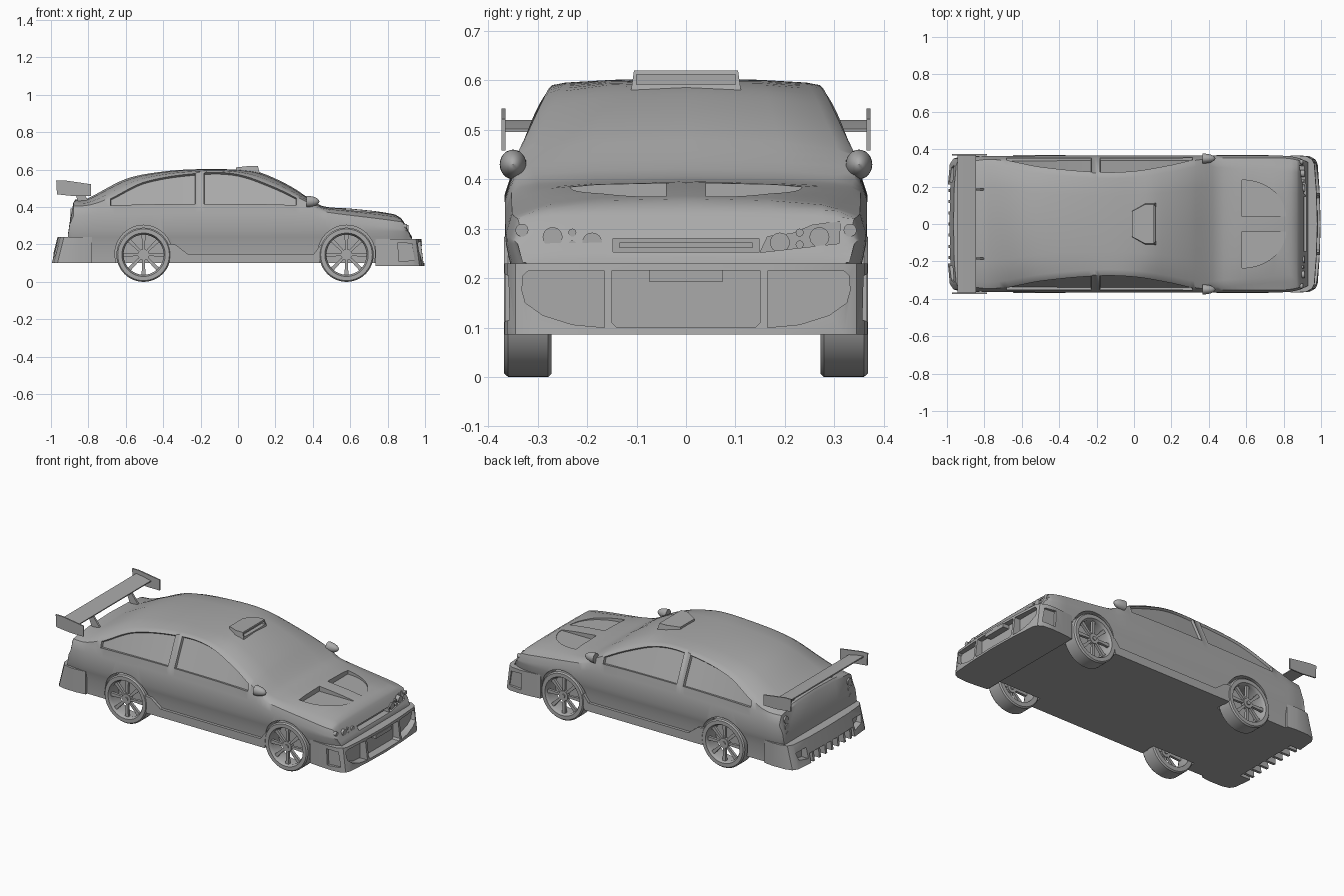
import bpy, bmesh, math
from mathutils import Matrix, Vector

if "Cube" in bpy.data.objects:
    bpy.data.objects.remove(bpy.data.objects["Cube"])

paint = bpy.data.materials.new("plain_grey")
paint.use_nodes = True
paint.diffuse_color = (0.4, 0.4, 0.4, 1)
paint.node_tree.nodes["Principled BSDF"].inputs["Base Color"].default_value = (0.4, 0.4, 0.4, 1)


def finish(name, bm, smooth=True):
    bmesh.ops.recalc_face_normals(bm, faces=bm.faces)
    me = bpy.data.meshes.new(name)
    bm.to_mesh(me)
    bm.free()
    ob = bpy.data.objects.new(name, me)
    bpy.context.collection.objects.link(ob)
    me.materials.append(paint)
    if smooth:
        shade(ob)
    return ob


def activate(ob):
    bpy.ops.object.select_all(action='DESELECT')
    ob.select_set(True)
    bpy.context.view_layer.objects.active = ob


def shade(ob):
    activate(ob)
    bpy.ops.object.shade_smooth_by_angle(angle=math.radians(32))


def prism(name, pts, axis, a, b, smooth=True):
    """Extrude a 2D outline along an axis from a to b."""
    place = {'x': lambda p, t: (t, *p), 'y': lambda p, t: (p[0], t, p[1]),
             'z': lambda p, t: (*p, t)}[axis]
    bm = bmesh.new()
    lo, hi = ([bm.verts.new(place(p, t)) for p in pts] for t in (a, b))
    bm.faces.new(lo)
    bm.faces.new(hi)
    for i in range(len(pts)):
        j = (i + 1) % len(pts)
        bm.faces.new((lo[i], lo[j], hi[j], hi[i]))
    return finish(name, bm, smooth)


def rect(u0, u1, v0, v1):
    return [(u0, v0), (u1, v0), (u1, v1), (u0, v1)]


def disc(u, v, r, n=32):
    return [(u + r * math.cos(math.tau * i / n), v + r * math.sin(math.tau * i / n)) for i in range(n)]


def flip(pts):
    return [(-u, v) for u, v in pts]


def cut(ob, cutters):
    for c in cutters:
        activate(ob)
        mod = ob.modifiers.new("cut", 'BOOLEAN')
        mod.operation, mod.solver, mod.object = 'DIFFERENCE', 'EXACT', c
        bpy.ops.object.modifier_apply(modifier=mod.name)
        bpy.data.objects.remove(c)
    shade(ob)


def curve(keys):
    """Smooth interpolation through (x, value) keys."""
    def slope(i):
        a, b = keys[max(i - 1, 0)], keys[min(i + 1, len(keys) - 1)]
        return (b[1] - a[1]) / (b[0] - a[0])

    def at(x):
        i = max(k for k in range(len(keys) - 1) if k == 0 or keys[k][0] <= x)
        (x0, v0), (x1, v1) = keys[i], keys[i + 1]
        d = x1 - x0
        t = (x - x0) / d
        return (v0 * (1 + 2 * t) * (1 - t) ** 2 + v1 * t * t * (3 - 2 * t)
                + d * t * (1 - t) * (slope(i) * (1 - t) - slope(i + 1) * t))
    return at


# Body shell: cross-sections lofted from tail to nose
top = curve([(-.91, .25), (-.88, .425), (-.82, .438), (-.6, .55), (-.4, .59), (-.2, .603), (0, .6),
             (.1, .59), (.2, .552), (.3, .5), (.4, .433), (.46, .403), (.6, .392), (.8, .368), (.87, .342), (.93, .24)])
half = curve([(-.91, .35), (-.8, .362), (.8, .364), (.88, .352), (.93, .33)])
belt = curve([(-.91, .39), (-.75, .4), (-.2, .41), (.36, .4), (.46, .375), (.88, .32), (.93, .3)])
edge_z = curve([(-.91, .405), (-.8, .41), (-.7, .443), (-.5, .54), (-.2, .587), (0, .58), (.2, .51), (.36, .432), (.46, .388), (.93, .33)])
edge_y = curve([(-.91, .33), (-.75, .345), (-.5, .3), (-.2, .272), (0, .277), (.2, .31), (.36, .345), (.46, .335), (.93, .3)])
windows = [(-.68, -.22), (-.19, .32)]


def section(x):
    w, zt, zb = half(x), top(x), belt(x)
    ye, ze = edge_y(x), min(edge_z(x), zt - .006)
    low = [(0, .1), (w - .02, .1), (w - .018, .19), (w - .006, .24), (w, .27), (w + .001, zb - .04), (w - .012, zb)]
    low = [(y, min(z, ze - .002)) for y, z in low]
    rise = zt - ze
    return low + [(ye, ze), (ye * .9, ze + .4 * rise), (ye * .55, ze + .83 * rise), (0, zt)]


stations = sorted({round(-.9 + .03 * i, 3) for i in range(61)} | {-.91, -.88, -.22, -.19, .32, .88, .89, .91, .92, .93})
bm = bmesh.new()
rings = []
for x in stations:
    pts = section(x)
    pts += [(-y, z) for y, z in pts[-2:0:-1]]
    rings.append([bm.verts.new((x, y, z)) for y, z in pts])
panes = [[], []]
n = len(rings[0])
for s, (ra, rb) in enumerate(zip(rings, rings[1:])):
    for k in range(n):
        f = bm.faces.new((ra[k], ra[(k + 1) % n], rb[(k + 1) % n], rb[k]))
        mid = (stations[s] + stations[s + 1]) / 2
        for w, (a, b) in enumerate(windows):
            if k in (6, 13) and a < mid < b:
                panes[w].append(f)
bm.faces.new(rings[0])
bm.faces.new(rings[-1])
bmesh.ops.recalc_face_normals(bm, faces=bm.faces)
# Side windows: raised frame, sunken glass
for faces in panes:
    bmesh.ops.inset_region(bm, faces=faces, thickness=.007, depth=.003, use_even_offset=True)
    bmesh.ops.inset_region(bm, faces=faces, thickness=.004, depth=-.014, use_even_offset=True)
bmesh.ops.remove_doubles(bm, verts=bm.verts, dist=.0004)
body = finish("body_shell", bm, False)

# Wheel wells, bonnet vents, grille and headlamp recess
AXLES, HUB, RADIUS = (-.505, .58), .145, .145
wells = [prism("well", disc(x, HUB + .005, .153, 48), 'y', s * .268, s * .5) for x in AXLES for s in (1, -1)]
vent = [(.578, .04)] + [(.578 + .235 * math.cos(a), .04 + .195 * math.sin(a))
                        for a in [math.pi / 2 * i / 14 for i in range(15)]]
vents = [prism("vent", [(x, s * y) for x, y in vent], 'z', .362, .5) for s in (1, -1)]
lamp_shape = [(.15, .252), (.31, .27), (.312, .315), (.255, .307), (.215, .29), (.165, .284)]
nose = [prism("grille", rect(-.148, .148, .253, .28), 'x', .88, 1),
        prism("lamp_recess", lamp_shape, 'x', .885, 1)]
cut(body, wells + vents + nose)
prism("grille_bar", rect(-.135, .135, .261, .272), 'x', .87, .893)

# Lamps at nose and tail
for s, side in ((1, "left"), (-1, "right")):
    for i, (y, z, r) in enumerate([(.27, .283, .02), (.19, .272, .02), (.23, .292, .008), (.23, .268, .008), (.332, .297, .013)]):
        face = .87 + .06 * (.342 - z) / .1
        prism(f"{side}_headlamp_{i}", disc(s * y, z, r, 24), 'x', .86, min(face + .006, .912))
    for i, z in enumerate((.285, .33, .372)):
        prism(f"{side}_tail_lamp_{i}", disc(s * .305, z, .02, 24), 'x', -.87, -.907 + (z - .25) * .1)


def bumper(name, outline, z0, z1, lean):
    """Plan outline (half, ending at the centre) whose lower edge leans outwards."""
    full = outline + [(x, -y) for x, y in outline[-2::-1]]
    ob = prism(name, full, 'z', z0, z1, False)
    inner = outline[0][0]
    for v in ob.data.vertices:
        if v.co.z > (z0 + z1) / 2 and abs(v.co.x) > abs(inner) + .1:
            v.co.x -= lean
    return ob


# Front bumper with three intakes and side scoops
front = bumper("front_bumper", [(.735, .355), (.8, .362), (.88, .367), (.94, .362), (.97, .345), (.982, .32), (.993, .17), (.998, 0)], .086, .23, .018)
mouth = [(-.15, .11), (-.14, .1), (.14, .1), (.15, .11), (.15, .215), (-.15, .215)]
intake = [(.165, .1), (.23, .106), (.29, .125), (.325, .15), (.332, .175), (.33, .205), (.32, .214), (.165, .214)]
scoop = [(.86, .11), (.945, .115), (.93, .205), (.855, .21)]
cut(front, [prism("c", disc(.58, HUB + .005, .153, 48), 'y', -.5, .5),
            prism("c", mouth, 'x', .945, 1.1), prism("c", intake, 'x', .94, 1.1), prism("c", flip(intake), 'x', .94, 1.1),
            prism("c", scoop, 'y', .35, .5), prism("c", scoop, 'y', -.5, -.35)])
prism("number_plate", rect(-.075, .075, .193, .216), 'x', .94, .985)

# Rear bumper with diffuser fins and outlets
rear = bumper("rear_bumper", [(-.78, .357), (-.84, .364), (-.92, .362), (-.965, .35), (-.985, .32), (-.996, .2), (-1, 0)], .1, .24, -.035)
outlet = [(.225, .13), (.3, .145), (.315, .19), (.225, .195)]
cut(rear, [prism("c", rect(-.21, .21, .05, .155), 'x', -1.1, -.925),
           prism("c", outlet, 'x', -1.1, -.94), prism("c", flip(outlet), 'x', -1.1, -.94)])
for i in range(7):
    y = -.18 + .06 * i
    prism(f"diffuser_fin_{i}", [(-.9, .1), (-.992, .1), (-.985, .157), (-.9, .157)], 'y', y - .008, y + .008)

# Side skirts
skirt = [(-.365, .1), (.435, .1), (.455, .19), (.44, .195), (.405, .15), (-.27, .15), (-.335, .2), (-.385, .205)]
for s, side in ((1, "left"), (-1, "right")):
    prism(f"{side}_skirt", skirt, 'y', s * .32, s * .364)


# Wheels: lathed tyre and rim with twin-edged spokes
def wheel(name, x, s):
    bm = bmesh.new()
    prof = [(.112, .272), (.138, .272), (.145, .279), (.145, .36), (.138, .368), (.116, .368), (.112, .36), (.107, .35)]
    rings = []
    for i in range(48):
        a = math.tau * i / 48
        rings.append([bm.verts.new((x + r * math.cos(a), s * y, HUB + r * math.sin(a))) for r, y in prof])
    for i in range(48):
        a, b = rings[i], rings[(i + 1) % 48]
        for k in range(len(prof)):
            j = (k + 1) % len(prof)
            bm.faces.new((a[k], a[j], b[j], b[k]))
    move = Matrix.Translation((x, s * .345, HUB))
    turn = Matrix.Rotation(math.pi / 2, 4, 'X')
    for r, depth in ((.03, .024), (.012, .036)):
        bmesh.ops.create_cone(bm, cap_ends=True, segments=24, radius1=r, radius2=r, depth=depth, matrix=move @ turn)
    for i in range(8):
        spin = Matrix.Rotation(math.tau * i / 8, 4, 'Y')
        new = bmesh.ops.create_cube(bm, size=1)["verts"]
        for v in new:
            wide = .022 if v.co.x > 0 else .012
            v.co = move @ spin @ Vector((.066 + v.co.x * .092, v.co.y * .016, v.co.z * wide))
    return finish(name, bm)


for x, end in zip(AXLES, ("rear", "front")):
    for s, side in ((1, "left"), (-1, "right")):
        wheel(f"{end}_{side}_wheel", x, s)

# Rear wing, end plates and struts
prism("wing_blade", [(-.945, .512), (-.9, .506), (-.845, .496), (-.845, .502), (-.9, .514), (-.945, .52)], 'y', -.368, .368)
for s, side in ((1, "left"), (-1, "right")):
    prism(f"{side}_wing_plate", [(-.972, .543), (-.93, .543), (-.785, .522), (-.785, .458), (-.87, .458), (-.968, .468)],
          'y', s * .365, s * .373)
    prism(f"{side}_wing_strut", [(-.85, .42), (-.79, .42), (-.81, .45), (-.85, .502), (-.885, .505)], 'y', s * .179, s * .191)

# Roof scoop, narrowing towards the back
scoop_ob = prism("roof_scoop", [(.118, .112), (.118, -.112), (.06, -.112), (-.01, -.072), (-.01, .072), (.06, .112)], 'z', .575, .62, False)
for v in scoop_ob.data.vertices:
    if v.co.z > .6:
        v.co.y *= .94
        v.co.z -= .008 * (v.co.x < .05)
        v.co.x -= .012 * (v.co.x > .1)
cut(scoop_ob, [prism("c", rect(-.1, .1, .592, .612), 'x', .09, .2)])

# Door mirrors
for s, side in ((1, "left"), (-1, "right")):
    bm = bmesh.new()
    bmesh.ops.create_uvsphere(bm, u_segments=24, v_segments=12, radius=1)
    bmesh.ops.bisect_plane(bm, geom=bm.verts[:] + bm.edges[:] + bm.faces[:], plane_co=(0, 0, 0), plane_no=(-1, 0, 0), clear_outer=True)
    bmesh.ops.holes_fill(bm, edges=[e for e in bm.edges if e.is_boundary])
    bmesh.ops.transform(bm, verts=bm.verts, matrix=Matrix.Translation((.365, s * .35, .43)) @ Matrix.Diagonal((.07, .027, .03, 1)))
    finish(f"{side}_mirror", bm)
